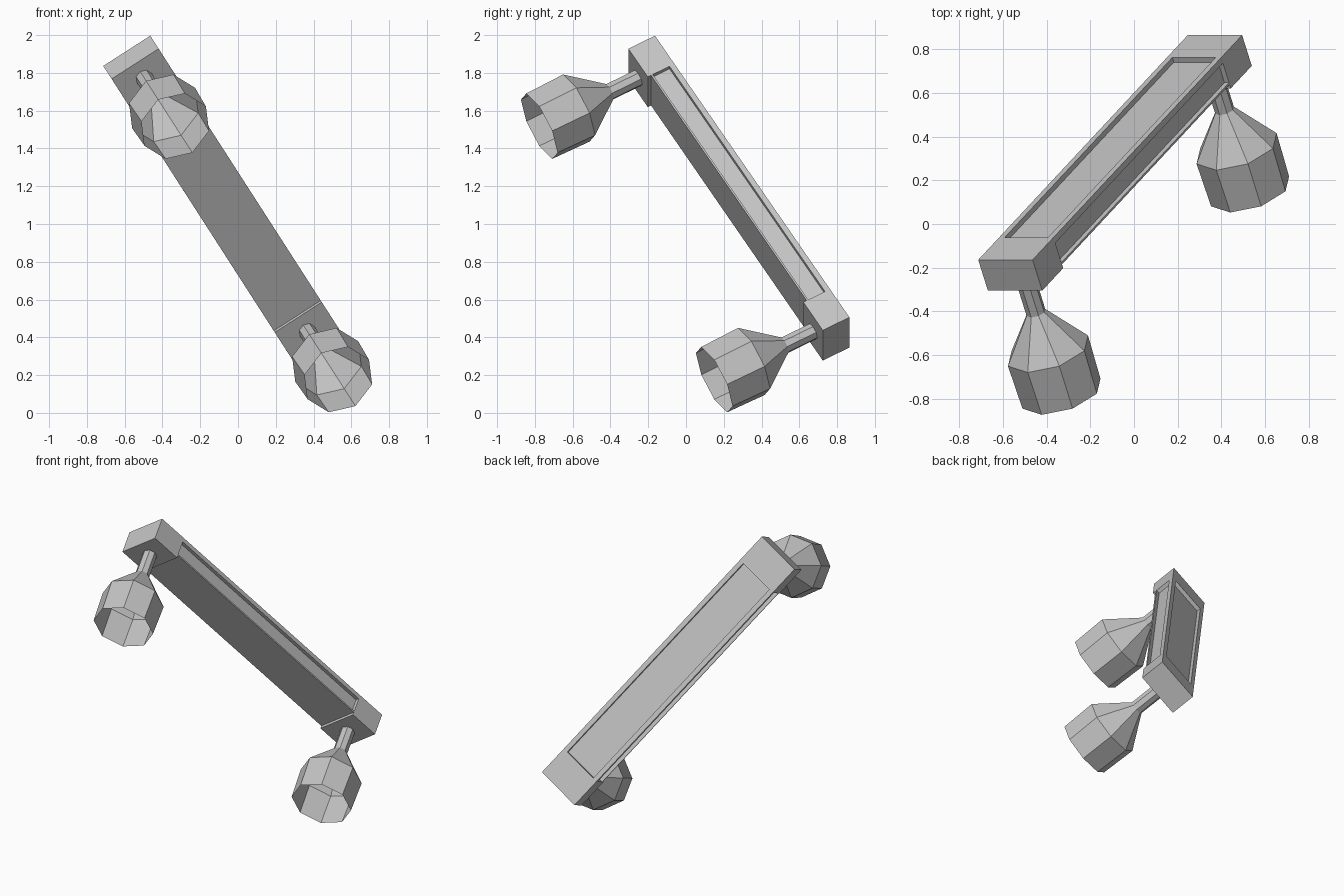
import bpy, bmesh, math
from mathutils import Matrix, Vector

cube = bpy.data.objects.get("Cube")
if cube:
    bpy.data.objects.remove(cube, do_unlink=True)

# Single plain grey material
grey = bpy.data.materials.new("plain grey")
grey.use_nodes = True
GREY = (0.55, 0.55, 0.55, 1)
grey.diffuse_color = GREY
grey.node_tree.nodes["Principled BSDF"].inputs["Base Color"].default_value = GREY

# Tilted frame: local x = width, -y = front, z = along the bar towards its upper end
up = Vector((-0.468, -0.502, 0.727)).normalized()
across = Vector((0.84, 0, 0.541))
across = (across - up * across.dot(up)).normalized()
back = up.cross(across)
FRAME = Matrix((across, back, up)).transposed().to_4x4()
FRAME.translation = (-0.087, 0.28, 1.137)

HALF_W, HALF_D, HALF_L = 0.148, 0.0815, 1.025
BLOCK = 0.205      # length of an end block
RECESS = 0.025     # depth of the side and back channels
RIM = 0.03         # width of the rails beside the channels
SPAN = HALF_L - BLOCK


def finish(name, bm):
    bmesh.ops.recalc_face_normals(bm, faces=bm.faces)
    mesh = bpy.data.meshes.new(name)
    bm.to_mesh(mesh)
    bm.free()
    mesh.materials.append(grey)
    obj = bpy.data.objects.new(name, mesh)
    bpy.context.collection.objects.link(obj)
    obj.matrix_world = FRAME


def box(name, lo, hi):
    lo, hi = Vector(lo), Vector(hi)
    bm = bmesh.new()
    size = Matrix.Diagonal(hi - lo).to_4x4()
    bmesh.ops.create_cube(bm, size=1, matrix=Matrix.Translation((lo + hi) / 2) @ size)
    finish(name, bm)


def turned(name, profile, z, caps):
    """Eight-sided turned part; profile holds (radius, distance out from the front)."""
    bm = bmesh.new()
    rings = []
    for r, s in profile:
        rings.append([bm.verts.new((r * math.cos(k * math.pi / 4), -HALF_D - s,
                                    z + r * math.sin(k * math.pi / 4))) for k in range(8)])
    for a, b in zip(rings, rings[1:]):
        for k in range(8):
            n = (k + 1) % 8
            bm.faces.new((a[k], a[n], b[n], b[k]))
    if caps:
        bm.faces.new(rings[0])
        bm.faces.new(rings[-1])
    finish(name, bm)


# Bar: core, front plate and the two back rails
box("bar_core", (-HALF_W + RECESS, -HALF_D + RECESS, -SPAN),
    (HALF_W - RECESS, HALF_D - RECESS, SPAN))
box("front_plate", (-HALF_W, -HALF_D + 0.02, -SPAN), (HALF_W, -HALF_D + RIM, SPAN))
for side, x in (("left", HALF_W - RIM), ("right", -HALF_W)):
    box(side + "_back_rail", (x, HALF_D - RIM, -SPAN), (x + RIM, HALF_D, SPAN))

# End blocks, each with a stem and an open flared cup
for end, sign in (("upper", 1), ("lower", -1)):
    z = sign * (HALF_L - BLOCK / 2)
    box(end + "_end_block", (-HALF_W, -HALF_D, z - BLOCK / 2), (HALF_W, HALF_D, z + BLOCK / 2))
    turned(end + "_stem", [(0.046, -0.02), (0.046, 0.175)], z, True)
    turned(end + "_cup", [(0.046, 0.175), (0.198, 0.378), (0.193, 0.605)], z, False)
